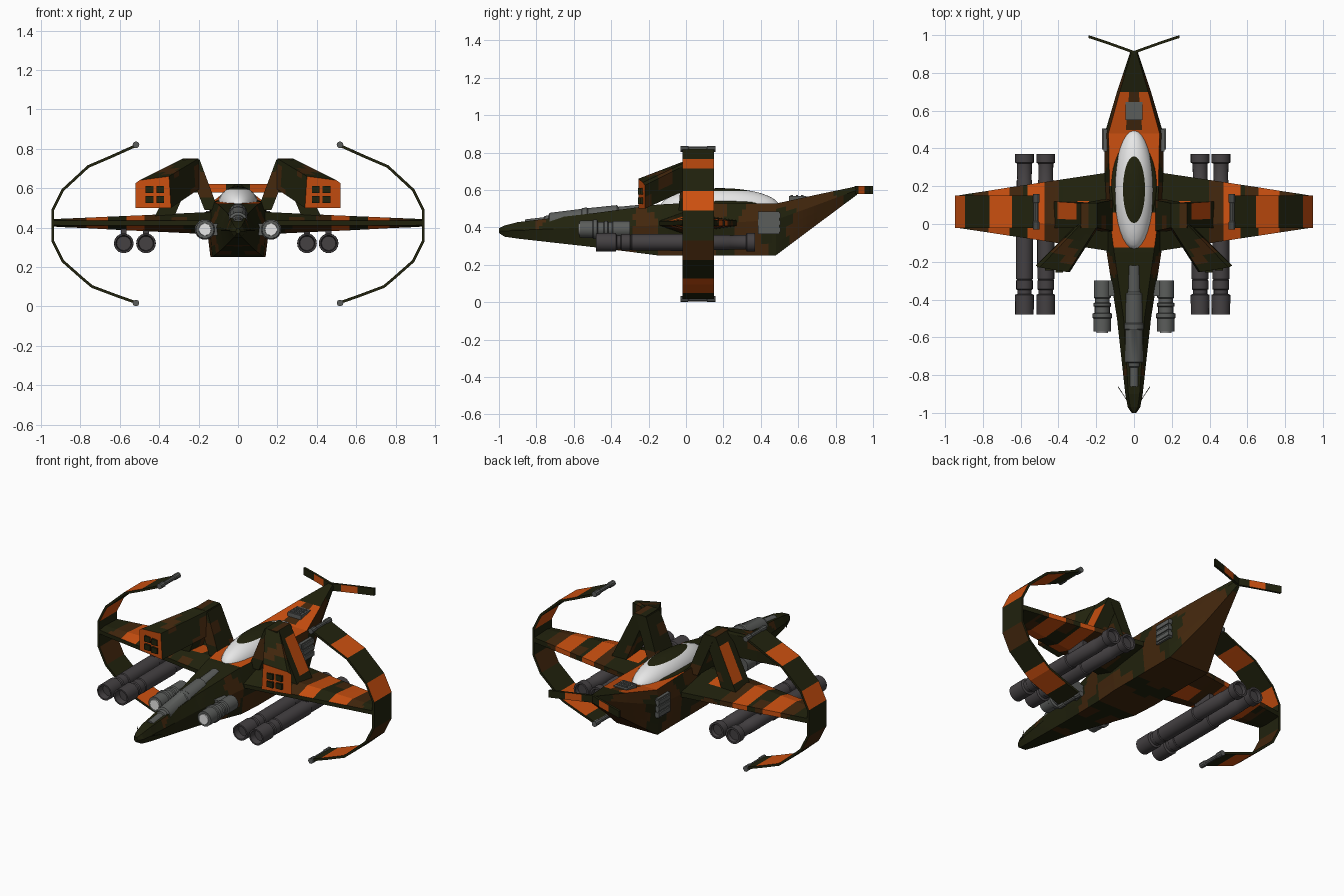
import bpy, bmesh, math
from mathutils import Vector, noise

if "Cube" in bpy.data.objects:
    bpy.data.objects.remove(bpy.data.objects["Cube"])


def material(name, rgb):
    m = bpy.data.materials.new(name)
    m.diffuse_color = (*rgb, 1)
    m.use_nodes = True
    m.node_tree.nodes["Principled BSDF"].inputs["Base Color"].default_value = m.diffuse_color
    return m


GREEN, BROWN, ORANGE, WHITE, GREY, DARK = range(6)
MATS = [material("olive_green", (0.015, 0.016, 0.004)),
        material("camo_brown", (0.055, 0.020, 0.004)),
        material("orange", (0.60, 0.080, 0.005)),
        material("canopy_white", (0.80, 0.80, 0.80)),
        material("metal_grey", (0.105, 0.11, 0.105)),
        material("dark_grey", (0.058, 0.052, 0.055))]


def camo(c, n=None):
    return BROWN if noise.noise(Vector((abs(c.x), c.y, c.z)) * 7) > 0.13 else GREEN


def finish(name, bm, paint, cuts=0, smooth=False):
    """Subdivide, paint faces by number or rule(centre, normal), add to scene."""
    bmesh.ops.remove_doubles(bm, verts=bm.verts[:], dist=1e-5)
    if cuts:
        bmesh.ops.subdivide_edges(bm, edges=bm.edges[:], cuts=cuts, use_grid_fill=True)
    bmesh.ops.recalc_face_normals(bm, faces=bm.faces[:])
    bm.normal_update()
    for f in bm.faces:
        f.material_index = paint(f.calc_center_median(), f.normal) if callable(paint) else paint
    me = bpy.data.meshes.new(name)
    bm.to_mesh(me)
    bm.free()
    for m in MATS:
        me.materials.append(m)
    ob = bpy.data.objects.new(name, me)
    bpy.context.collection.objects.link(ob)
    if smooth:
        bpy.ops.object.select_all(action='DESELECT')
        ob.select_set(True)
        bpy.context.view_layer.objects.active = ob
        bpy.ops.object.shade_smooth_by_angle(angle=math.radians(35))
    return ob


def loft(name, rings, paint, cuts=0, smooth=False):
    bm = bmesh.new()
    vs = [[bm.verts.new(p) for p in r] for r in rings]
    n = len(vs[0])
    for a, b in zip(vs, vs[1:]):
        for i in range(n):
            j = (i + 1) % n
            bm.faces.new((a[i], a[j], b[j], b[i]))
    bm.faces.new(vs[0])
    bm.faces.new(vs[-1][::-1])
    return finish(name, bm, paint, cuts, smooth)


def box(name, lo, hi, paint):
    x0, y0, z0 = lo
    x1, y1, z1 = hi
    return loft(name, [[(x0, y0, z), (x1, y0, z), (x1, y1, z), (x0, y1, z)] for z in (z0, z1)], paint)


def lathe(name, profile, x, z, paint, slope=0, n=18):
    """Round part along y from (y, radius) pairs; slope raises it toward the back."""
    rings = [[(x + r * math.cos(2 * math.pi * k / n), y,
               z + slope * y + r * math.sin(2 * math.pi * k / n)) for k in range(n)]
             for y, r in profile]
    return loft(name, rings, paint, 0, True)


def resample(rows, step):
    out = [rows[0]]
    for a, b in zip(rows, rows[1:]):
        n = max(1, round(abs(b[0] - a[0]) / step))
        out += [[p + (q - p) * k / n for p, q in zip(a, b)] for k in range(1, n + 1)]
    return out


# Fuselage: y, bottom half-width and z, middle half-width and z, top half-width and z
STATIONS = [(-1.0, .006, .37, .012, .38, .006, .395), (-.97, .02, .35, .033, .38, .02, .41),
            (-.9, .03, .34, .046, .385, .03, .428), (-.5, .075, .295, .09, .40, .055, .475),
            (-.15, .13, .25, .145, .41, .105, .522), (0, .14, .25, .16, .41, .125, .53),
            (.48, .14, .25, .155, .44, .135, .527), (.7, .06, .415, .09, .52, .075, .575),
            (.915, .008, .575, .018, .60, .012, .62)]


def hull_paint(c, n):
    ax = abs(c.x)
    if n.z > .6:
        if -.13 < c.y < .05 or .2 < c.y < .5 or (.5 <= c.y < .7 and ax > .035):
            return ORANGE
        return BROWN if .5 < c.y < .7 else GREEN
    if n.z < -.2 and .2 < c.y < .8:
        return BROWN
    if abs(c.y + .05) < .09 and c.z < .36:
        return BROWN
    if .15 < c.y < .85:
        return BROWN if noise.noise(Vector((ax, c.y, c.z)) * 7) > -.15 else GREEN
    return camo(c) if c.y > -.8 else GREEN


rings = []
for y, b, zb, m, zm, t, zt in resample(STATIONS, .06):
    right = [(b, y, zb), (m, y, zm), (t, y, zt)]
    rings.append(right + [(-x, y, z) for x, y, z in reversed(right)])
loft("fuselage", rings, hull_paint, 2)


# Canopy dome with dark roof panel, and its rim
def dome(name, centre, size, paint):
    bm = bmesh.new()
    bmesh.ops.create_uvsphere(bm, u_segments=32, v_segments=16, radius=1)
    for v in bm.verts:
        v.co = Vector([c + s * p for c, s, p in zip(centre, size, v.co)])
    return finish(name, bm, paint, 0, True)


dome("canopy", (0, .182, .51), (.105, .318, .1),
     lambda c, n: GREEN if c.z > .51 + .1 * .83 else WHITE)
dome("canopy_rim", (0, .2, .528), (.12, .24, .022), GREEN)

# Nose gun on the upper deck
lathe("nose_gun", [(-.86, .0), (-.86, .028), (-.76, .028), (-.755, .034), (-.735, .036),
                   (-.73, .048), (-.56, .05), (-.555, .054), (-.53, .054), (-.525, .05),
                   (-.37, .048), (-.36, .038), (-.22, .035), (-.22, 0)],
      0, .514, GREY, .115)

# Vent block on the tail deck
box("tail_vent", (-.045, .55, .52), (.045, .645, .568), GREY)
for k in range(3):
    box("tail_vent_slat", (-.035, .56 + k * .028, .56), (.035, .572 + k * .028, .573), GREY)

BAND = [(.51, .82), (.63, .766), (.65, .757), (.76, .71), (.89, .59), (.94, .49), (.94, .33),
        (.89, .23), (.78, .133), (.74, .10), (.62, .055), (.515, .018)]


def stripes(c, n):
    z = c.z
    if abs(n.y) > .7:
        return GREEN
    if .70 < z < .765 or .49 < z < .59 or .05 < z < .133:
        return ORANGE
    return BROWN if .22 < z < .33 else GREEN


def wing_paint(c, n):
    x = abs(c.x)
    if n.y < -.7:
        return GREEN
    if .66 < x < .77 or .475 < x < .565:
        return ORANGE
    if .24 < x < .40 and .0 < c.y < .10:
        return ORANGE
    return BROWN if .40 < x < .475 else camo(c)


WING = [(.12, -.145, .275, .365, .48), (.475, -.09, .222, .382, .463), (.565, -.076, .208, .386, .459),
        (.66, -.062, .194, .391, .455), (.77, -.045, .176, .397, .450), (.89, -.027, .158, .402, .445),
        (.938, -.02, .15, .405, .443)]

for s in (1, -1):
    # Main wing
    rows = resample(WING, .04)
    loft("wing", [[(s * x, a, (lo + hi) / 2 - .012), (s * x, a, (lo + hi) / 2 + .012),
                   (s * x, a + .3 * (b - a), hi), (s * x, b, (lo + hi) / 2 + .015),
                   (s * x, b, (lo + hi) / 2 - .015), (s * x, a + .3 * (b - a), lo)]
                  for x, a, b, lo, hi in rows], wing_paint, 1)

    # Curved wingtip band with end rods
    path = [Vector(p) for p in BAND]
    rings = []
    for i, p in enumerate(path):
        d = path[min(i + 1, len(path) - 1)] - path[max(i - 1, 0)]
        nrm = Vector((-d.y, d.x)).normalized() * .007
        o, q = p + nrm, p - nrm
        rings.append([(s * o.x, -.02, o.y), (s * o.x, .15, o.y), (s * q.x, .15, q.y), (s * q.x, -.02, q.y)])
    loft("tip_band", rings, stripes, 2)
    for z in (.82, .017):
        lathe("band_rod", [(-.03, 0), (-.03, .017), (.01, .017), (.015, .013), (.11, .013),
                           (.115, .017), (.158, .017), (.158, 0)], s * .518, z, GREY, 0, 10)

    # A-frame fin: outer leg, inner leg and forward plate
    def quad(xa, xb, ya, yb, z):
        return [(s * xa, ya, z), (s * xb, ya, z), (s * xb, yb, z), (s * xa, yb, z)]
    top = quad(.20, .28, -.02, .11, .75)
    loft("fin_outer_leg", [quad(.33, .43, -.02, .12, .44), top],
         lambda c, n: ORANGE if n.z > .2 and .48 < c.z < .68 and c.y > .02 else camo(c), 5)
    loft("fin_inner_leg", [quad(.10, .17, -.04, .13, .49), quad(.195, .27, -.02, .11, .745)], camo, 3)
    front = [(.34, -.255, .50), (.52, -.22, .50), (.52, -.22, .625), (.50, -.23, .64), (.35, -.255, .66)]
    back = [(.19, -.02, .60), (.30, 0, .60), (.29, 0, .735), (.28, 0, .75), (.20, -.02, .75)]
    loft("fin_plate", [[(s * x, y, z) for x, y, z in r] for r in (front, back)],
         lambda c, n: ORANGE if c.y < -.20 and n.y < -.6 and c.z < .62
         and (abs(c.x) > .43 or c.z < .56) else camo(c), 5)
    for x in (.375, .43):
        for z in (.525, .575):
            y = -.255 + (x - .34) * .19
            a, b = sorted((s * x, s * (x + .04)))
            box("fin_sensor", (a, y - .008, z), (b, y + .02, z + .035), GREEN)

    # Side guns beside the nose with bright lenses
    lathe("side_gun", [(-.57, 0), (-.57, .046), (-.50, .047), (-.495, .052), (-.475, .052), (-.47, .04),
                       (-.44, .04), (-.435, .046), (-.42, .046), (-.415, .038), (-.395, .038),
                       (-.39, .045), (-.30, .045), (-.30, 0)], s * .168, .39, GREY)
    lathe("gun_lens", [(-.576, 0), (-.576, .03), (-.565, .032), (-.565, 0)], s * .168, .39, WHITE)
    a, b = sorted((s * .10, s * .15))
    box("side_gun_mount", (a, -.38, .36), (b, -.30, .42), GREY)

    # Engine vents on the rear flanks
    a, b = sorted((s * .12, s * .162))
    box("flank_vent", (a, .385, .365), (b, .5, .485), GREY)
    for k in range(3):
        a, b = sorted((s * .14, s * .17))
        box("flank_vent_slat", (a, .395, .375 + k * .038), (b, .505, .40 + k * .038), GREY)

    # Tail fins swept backward
    pts = [(0, .910), (.06, .932), (.15, .964), (.242, .994)]
    loft("tail_fin", [[(s * x, y - .009, .578), (s * x, y + .006, .578),
                       (s * x, y + .006, .622), (s * x, y - .009, .622)] for x, y in pts],
         lambda c, n: ORANGE if .06 < abs(c.x) < .15 and abs(n.z) < .7 else GREEN)

    # Nose whisker antenna
    tip, base = Vector((s * .085, -.86, .385)), Vector((s * .02, -.96, .385))
    loft("whisker", [[p + Vector(o) for o in ((.002, 0, 0), (0, 0, .002), (-.002, 0, 0), (0, 0, -.002))]
                     for p in (base, tip)], GREEN)

# Long cannon pairs under the wings, with hollow muzzles and pylons
CANNON = [(-.44, 0), (-.44, .036), (-.48, .04), (-.48, .049), (-.375, .05), (-.37, .038), (-.35, .038),
          (-.345, .044), (-.30, .044), (-.295, .04), (-.29, .045), (.0, .046), (.005, .041), (.23, .041),
          (.235, .038), (.32, .04), (.325, .05), (.37, .05), (.37, .038), (.35, .034), (.35, 0)]
for x in (-.58, -.467, .35, .46):
    lathe("wing_cannon", CANNON, x, .32, DARK)
    box("cannon_pylon", (x - .015, -.01, .34), (x + .015, .12, .41), DARK)
